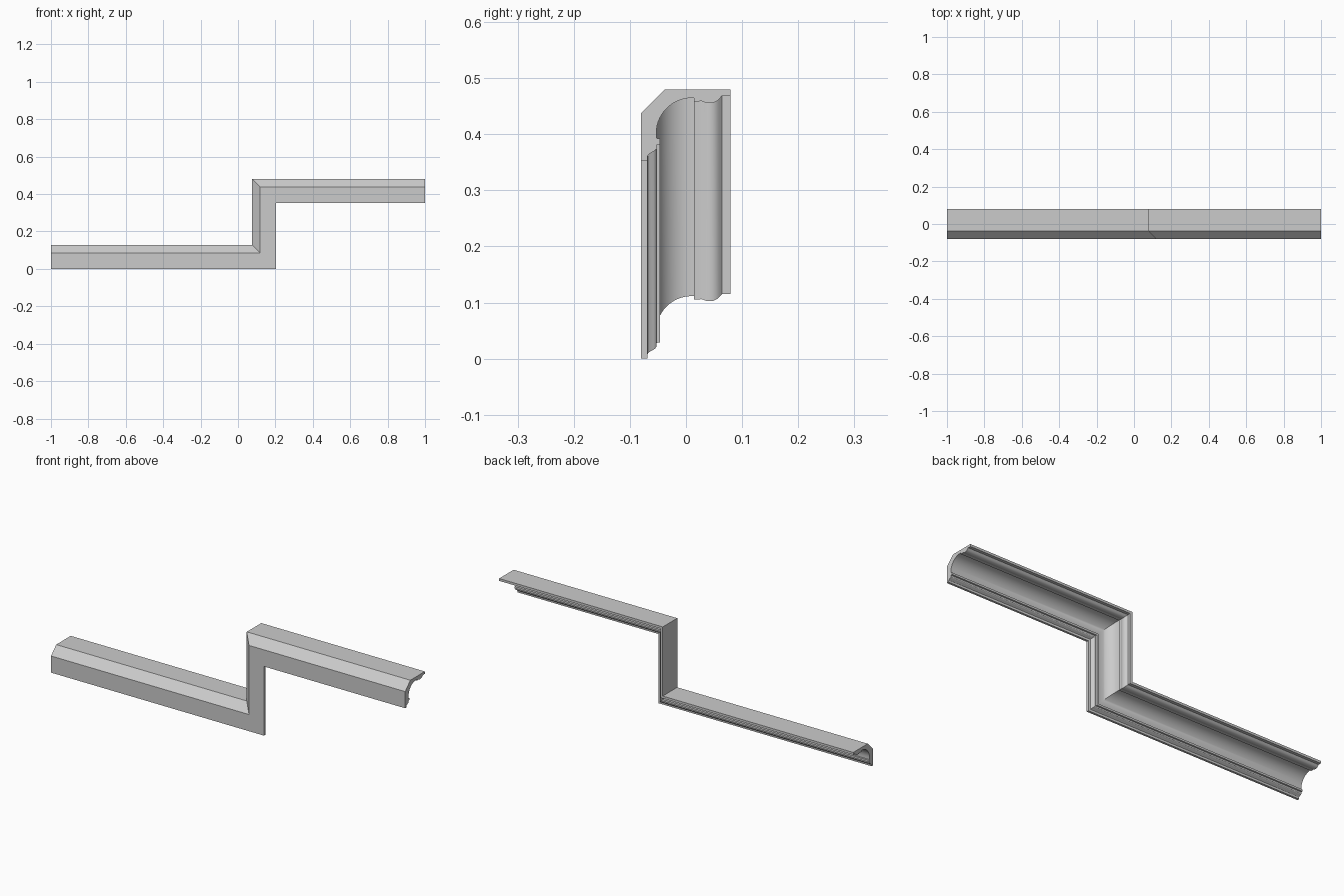
import bpy, bmesh, math

if "Cube" in bpy.data.objects:
    bpy.data.objects.remove(bpy.data.objects["Cube"])

TOP = 0.48      # top of upper run
LOW = 0.127     # top of lower run, equals profile depth
RISER = 0.076   # flat back of the vertical run

def arc(cy, cd, ry, rd, a0, a1, n):
    pts = []
    for i in range(n + 1):
        a = math.radians(a0 + (a1 - a0) * i / n)
        pts.append((cy + ry * math.cos(a), cd + rd * math.sin(a)))
    return pts

# moulding cross-section: (y, depth below the flat back)
profile = [(-0.08, 0.127), (-0.08, 0.042), (-0.038, 0.0), (0.079, 0.0), (0.079, 0.012), (0.064, 0.012)]
# upper ogee bead and fillet
profile += [(0.0625, 0.0135), (0.059, 0.0175), (0.055, 0.021), (0.050, 0.0235), (0.045, 0.0246),
            (0.040, 0.0246), (0.034, 0.0235), (0.030, 0.0215), (0.027, 0.021), (0.014, 0.022), (0.014, 0.0155)]
# large cove
profile += arc(0.010, 0.0785, 0.063, 0.063, 270, 180, 14)
# lower fillet and ogee bead
profile += [(-0.053, 0.087), (-0.046, 0.088), (-0.046, 0.098), (-0.053, 0.099), (-0.053, 0.106),
            (-0.0545, 0.1085), (-0.058, 0.111), (-0.063, 0.1135), (-0.0675, 0.117), (-0.069, 0.121), (-0.069, 0.127)]

# mitred stations along the stepped path
stations = [
    lambda d: (-1.0, LOW - d),
    lambda d: (RISER + d, LOW - d),
    lambda d: (RISER + d, TOP - d),
    lambda d: (1.0, TOP - d),
]

bm = bmesh.new()
rings = []
for place in stations:
    ring = []
    for y, d in profile:
        x, z = place(d)
        ring.append(bm.verts.new((x, y, z)))
    rings.append(ring)
n = len(profile)
for a, b in zip(rings, rings[1:]):
    for i in range(n):
        j = (i + 1) % n
        bm.faces.new((a[i], a[j], b[j], b[i]))
# end caps
bm.faces.new(rings[0])
bm.faces.new(rings[-1][::-1])
bmesh.ops.recalc_face_normals(bm, faces=bm.faces)

mesh = bpy.data.meshes.new("stepped_moulding")
bm.to_mesh(mesh)
bm.free()
obj = bpy.data.objects.new("stepped_moulding", mesh)
bpy.context.collection.objects.link(obj)
bpy.context.view_layer.objects.active = obj
obj.select_set(True)
bpy.ops.object.shade_smooth_by_angle(angle=math.radians(30))
